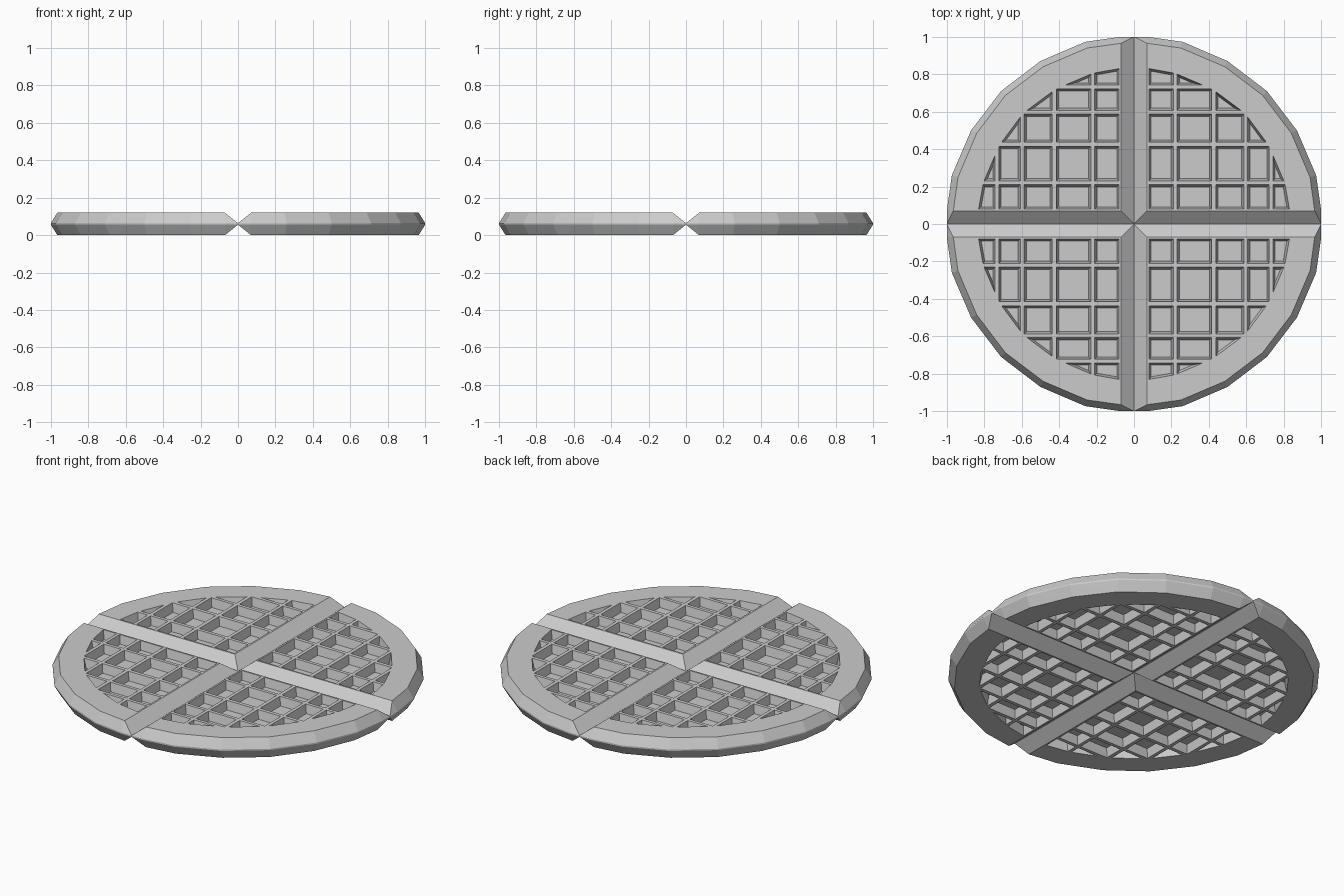
import bpy, bmesh

if "Cube" in bpy.data.objects:
    bpy.data.objects.remove(bpy.data.objects["Cube"])

H = 0.12          # waffle thickness
GROOVE = 0.07     # half width of the V grooves
half_rim = [(1, 0.07), (0.973, 0.26), (0.87, 0.5), (0.71, 0.71)]
half_top = [(0.965, 0.07), (0.94, 0.25), (0.84, 0.485), (0.687, 0.687)]
half_inner = [(0.832, 0.07), (0.805, 0.22), (0.72, 0.42), (0.592, 0.592)]
cells = [(0.08, 0.21), (0.23, 0.415), (0.437, 0.587), (0.607, 0.722), (0.742, 0.85)]


def both(half):
    """Mirror an octant arc across the diagonal into a quarter arc."""
    return half + [(y, x) for x, y in reversed(half[:-1])]


def hull(bm, layers):
    """Convex solid from [(points, z), ...]."""
    verts = [bm.verts.new((x, y, z)) for pts, z in layers for x, y in pts]
    res = bmesh.ops.convex_hull(bm, input=verts)
    junk = {v for k in ("geom_interior", "geom_unused") for v in res[k]
            if isinstance(v, bmesh.types.BMVert)}
    junk = [v for v in junk if not v.link_faces]
    bmesh.ops.delete(bm, geom=junk, context='VERTS')


def clip(poly, a, b, c):
    """Keep the part of a convex polygon where a*x + b*y <= c."""
    out = []
    for p, q in zip(poly, poly[1:] + poly[:1]):
        dp, dq = a * p[0] + b * p[1] - c, a * q[0] + b * q[1] - c
        if dp <= 0:
            out.append(p)
        if dp * dq < 0:
            t = dp / (dp - dq)
            out.append((p[0] + t * (q[0] - p[0]), p[1] + t * (q[1] - p[1])))
    return out


def pocket(cx, cy, inset):
    """Cell rectangle limited by the faceted inner circle, shrunk by inset."""
    x0, x1, y0, y1 = cx[0] + inset, cx[1] - inset, cy[0] + inset, cy[1] - inset
    poly = [(x0, y0), (x1, y0), (x1, y1), (x0, y1)]
    arc = both(half_inner)
    for p, q in zip(arc, arc[1:]):
        dx, dy = q[0] - p[0], q[1] - p[1]
        n = (dx * dx + dy * dy) ** 0.5
        a, b = dy / n, -dx / n
        poly = clip(poly, a, b, a * p[0] + b * p[1] - inset)
    poly = clip(poly, 1, 0, 0.832 - inset) if poly else poly
    return clip(poly, 0, 1, 0.832 - inset) if poly else poly


def finish(bm, name):
    bmesh.ops.remove_doubles(bm, verts=bm.verts, dist=1e-5)
    bmesh.ops.dissolve_limit(bm, angle_limit=0.01, verts=bm.verts, edges=bm.edges)
    bmesh.ops.recalc_face_normals(bm, faces=bm.faces)
    me = bpy.data.meshes.new(name)
    bm.to_mesh(me)
    bm.free()
    ob = bpy.data.objects.new(name, me)
    bpy.context.collection.objects.link(ob)
    return ob


# One quarter of the waffle, bevelled rim and groove flanks
bm = bmesh.new()
mid = [(0, 0), (1, 0)] + both(half_rim) + [(0, 1)]
flat = [(GROOVE, GROOVE)] + both(half_top)
hull(bm, [(flat, 0), (mid, H / 2 - 0.004), (mid, H / 2 + 0.004), (flat, H)])
waffle = finish(bm, "waffle")

# Tapered pockets on the top and the underside
bm = bmesh.new()
for cx in cells:
    for cy in cells:
        mouth, floor = pocket(cx, cy, -0.004), pocket(cx, cy, 0.012)
        if len(mouth) < 3 or len(floor) < 3:
            continue
        for side in (1, -1):
            hull(bm, [(mouth, H / 2 + side * 0.077), (floor, H / 2 + side * 0.01)])
cutter = finish(bm, "pocket_cutter")
cutter.hide_render = True

# Cut the pockets, then mirror the quarter
cut = waffle.modifiers.new("pockets", 'BOOLEAN')
cut.operation, cut.solver, cut.object = 'DIFFERENCE', 'EXACT', cutter
bpy.context.view_layer.objects.active = waffle
bpy.ops.object.modifier_apply(modifier=cut.name)
bpy.data.objects.remove(cutter)
mirror = waffle.modifiers.new("quarters", 'MIRROR')
mirror.use_axis = (True, True, False)
